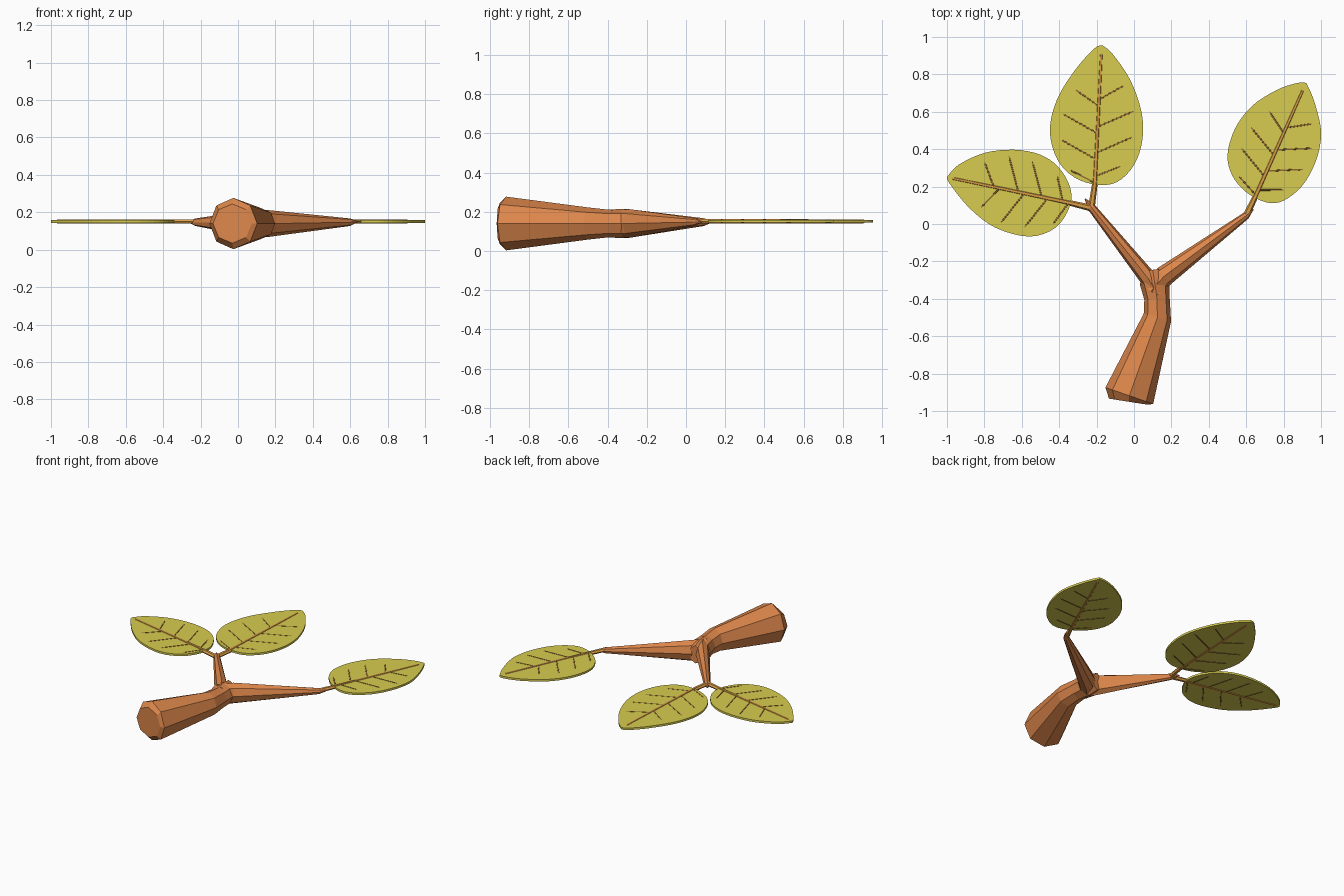
import bpy, bmesh
from math import cos, sin, tau
from mathutils import Vector

if "Cube" in bpy.data.objects:
    bpy.data.objects.remove(bpy.data.objects["Cube"])


def material(name, rgb):
    m = bpy.data.materials.new(name)
    m.diffuse_color = (*rgb, 1)
    m.use_nodes = True
    m.node_tree.nodes["Principled BSDF"].inputs["Base Color"].default_value = m.diffuse_color
    return m


WOOD = material("bark", (0.72, 0.24, 0.07))
STEM = material("stem", (0.72, 0.34, 0.06))
VEIN = material("vein", (0.28, 0.14, 0.03))
LEAF = material("leaf_green", (0.68, 0.60, 0.08))


def finish(name, bm, mat):
    bmesh.ops.recalc_face_normals(bm, faces=bm.faces)
    me = bpy.data.meshes.new(name)
    bm.to_mesh(me)
    bm.free()
    me.materials.append(mat)
    ob = bpy.data.objects.new(name, me)
    bpy.context.collection.objects.link(ob)
    return ob


def add_tube(bm, rings, sides=8):
    """Loft rings (x, y, z, half width, half height) along a flat path."""
    pts = [Vector(r[:3]) for r in rings]
    loops = []
    for i, (p, r) in enumerate(zip(pts, rings)):
        t = pts[min(i + 1, len(pts) - 1)] - pts[max(i - 1, 0)]
        side = Vector((t.y, -t.x, 0)).normalized()
        loops.append([bm.verts.new(p + side * r[3] * cos(k * tau / sides)
                                   + Vector((0, 0, r[4] * sin(k * tau / sides))))
                      for k in range(sides)])
    for a, b in zip(loops, loops[1:]):
        for k in range(sides):
            n = (k + 1) % sides
            bm.faces.new((a[k], a[n], b[n], b[k]))
    bm.faces.new(loops[0])
    bm.faces.new(loops[-1])


def tube(name, rings, mat, sides=8):
    bm = bmesh.new()
    add_tube(bm, rings, sides)
    return finish(name, bm, mat)


# Trunk and forked branches, merged into one solid
trunk = tube("branch", [
    (-.03, -.95, .14, .105, .105), (-.025, -.918, .14, .135, .137),
    (.125, -.5, .14, .076, .082), (.123, -.4, .14, .068, .071),
    (.11, -.31, .14, .08, .075), (.10, -.245, .14, .04, .062)], WOOD)
forks = [
    tube("left_fork", [(.13, -.38, .14, .06, .07), (.075, -.29, .14, .045, .073),
                       (-.228, .09, .147, .022, .02), (-.262, .135, .15, .003, .004)], WOOD),
    tube("right_fork", [(.09, -.36, .14, .06, .07), (.16, -.28, .14, .056, .072),
                        (.60, .045, .147, .02, .02), (.638, .08, .15, .003, .004)], WOOD)]
bpy.context.view_layer.objects.active = trunk
for f in forks:
    mod = trunk.modifiers.new("join", 'BOOLEAN')
    mod.operation, mod.solver, mod.object = 'UNION', 'EXACT', f
    bpy.ops.object.modifier_apply(modifier=mod.name)
    bpy.data.objects.remove(f)


def smooth_outline(pts, steps=4):
    """Catmull-Rom through the points; first and last stay put as the leaf tip."""
    p = [Vector(q) for q in pts]
    p = [p[0]] + p + [p[0], p[0]]
    out = []
    for a, b, c, d in zip(p, p[1:], p[2:], p[3:]):
        for s in range(steps):
            t = s / steps
            out.append(.5 * (2 * b + (c - a) * t + (2 * a - 5 * b + 4 * c - d) * t * t
                             + (3 * b - a - 3 * c + d) * t ** 3))
    return out


Z = .151
# veins in leaf units: start along midrib, run forward, run sideways
VEINS = [(.04, .09, .20), (.22, .14, .28), (.42, .14, .28), (.63, .12, .19)]


def leaf(name, outline, joint, base, tip, dz):
    # blade
    bm = bmesh.new()
    face = bm.faces.new([bm.verts.new((q.x, q.y, Z - .007 + dz)) for q in smooth_outline(outline)])
    ext = bmesh.ops.extrude_face_region(bm, geom=[face])
    bmesh.ops.translate(bm, vec=(0, 0, .014),
                        verts=[v for v in ext["geom"] if isinstance(v, bmesh.types.BMVert)])
    finish(name + "_blade", bm, LEAF)

    # stem running through the leaf as the midrib
    j, b, t = (Vector((*q, Z)) for q in (joint, base, tip))
    end = t + (t - b).normalized() * .012
    tube(name + "_stem", [(*j, .018, .013), (*b, .015, .013),
                          (*t, .010, .012), (*end, .004, .005)], STEM, 6)

    # side veins
    bm = bmesh.new()
    d = t - b
    n = Vector((d.y, -d.x, 0))
    for s in (-1, 1):
        for start, run, out in VEINS:
            start += .025 * s
            p = b + d * start
            q = p + d * run + n * out * s
            add_tube(bm, [(*p, .007, .010), (*p.lerp(q, .9), .007, .010), (*q, .003, .008)], 6)
    finish(name + "_veins", bm, VEIN)


leaf("left_leaf", [(-1, .25), (-.94, .315), (-.80, .38), (-.64, .397), (-.50, .37),
                   (-.40, .30), (-.34, .19), (-.345, .09), (-.42, -.02), (-.56, -.067),
                   (-.74, -.02), (-.88, .085), (-.985, .215)],
     (-.228, .085), (-.34, .112), (-.965, .243), 0)
leaf("middle_leaf", [(-.17, .955), (-.115, .91), (-.02, .77), (.04, .60), (.045, .45),
                     (0, .315), (-.09, .225), (-.20, .21), (-.32, .25), (-.41, .345),
                     (-.45, .50), (-.41, .67), (-.31, .83), (-.21, .94)],
     (-.228, .085), (-.21, .21), (-.175, .905), .0006)
leaf("right_leaf", [(.92, .755), (.955, .68), (.99, .56), (1, .46), (.97, .33),
                    (.90, .205), (.80, .125), (.71, .115), (.60, .17), (.525, .26),
                    (.50, .37), (.54, .51), (.63, .63), (.76, .715), (.865, .752)],
     (.60, .045), (.648, .145), (.90, .71), 0)
